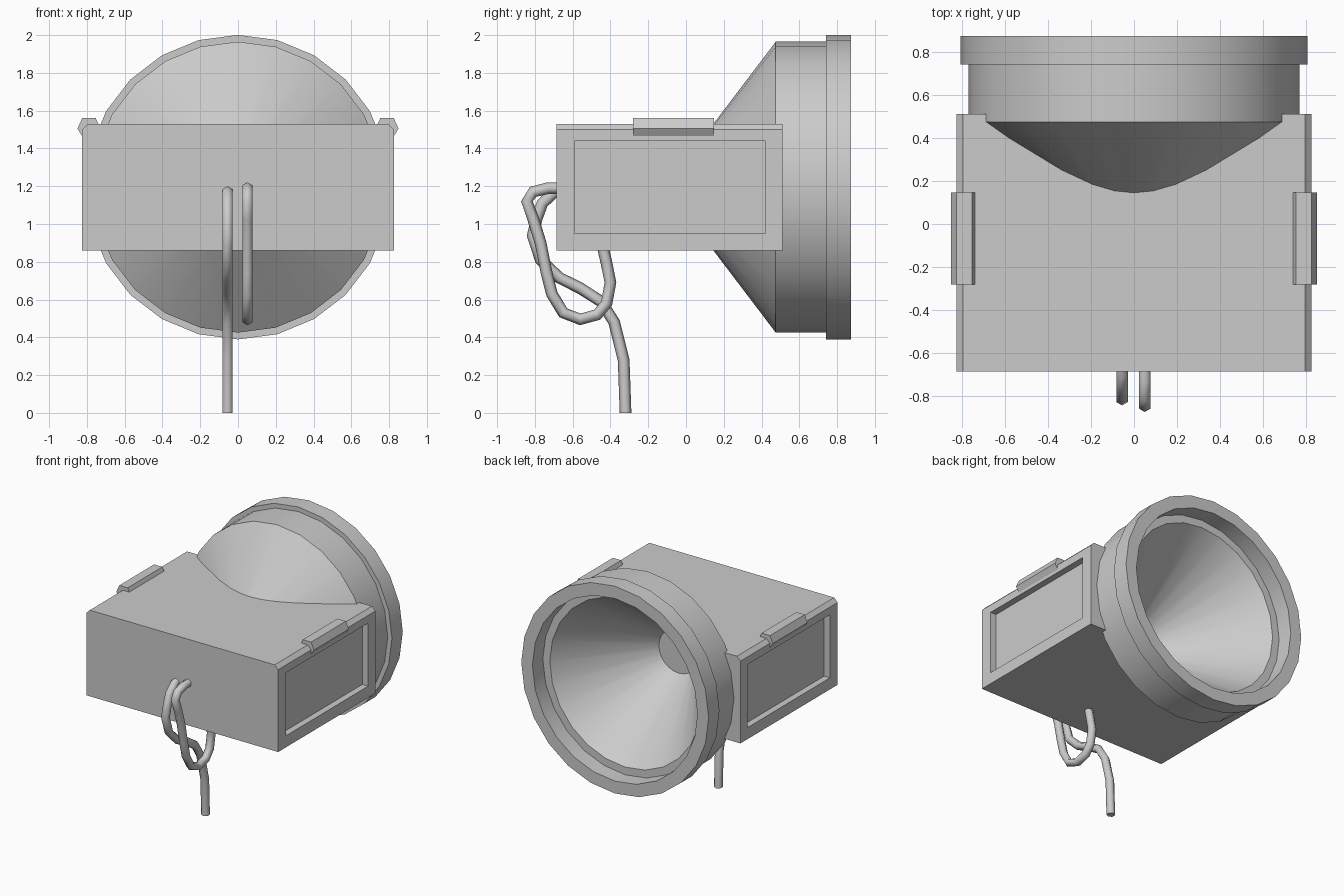
import bpy, bmesh
from math import sin, cos, pi, radians
from mathutils import Vector

if "Cube" in bpy.data.objects:
    bpy.data.objects.remove(bpy.data.objects["Cube"])

HORN_Z = 1.195


def skin(bm, rings):
    """Bridge a list of closed rings and cap both ends."""
    vs = [[bm.verts.new(p) for p in ring] for ring in rings]
    n = len(vs[0])
    for a, b in zip(vs, vs[1:]):
        for i in range(n):
            j = (i + 1) % n
            bm.faces.new((a[i], a[j], b[j], b[i]))
    bm.faces.new(vs[0])
    bm.faces.new(vs[-1])


def finish(bm, name, smooth=None):
    bmesh.ops.recalc_face_normals(bm, faces=bm.faces[:])
    me = bpy.data.meshes.new(name)
    bm.to_mesh(me)
    bm.free()
    ob = bpy.data.objects.new(name, me)
    bpy.context.collection.objects.link(ob)
    if smooth:
        bpy.ops.object.select_all(action='DESELECT')
        ob.select_set(True)
        bpy.context.view_layer.objects.active = ob
        bpy.ops.object.shade_smooth_by_angle(angle=radians(smooth))
    return ob


def lathe(profile, n=24):
    """Rings around the horn axis from (radius, y) pairs."""
    return [[(r * sin(2 * pi * i / n), y, HORN_Z + r * cos(2 * pi * i / n))
             for i in range(n)] for r, y in profile]


def prism(profile, y0, y1):
    """Extrude an (x, z) profile along y."""
    return [[(x, y, z) for x, z in profile] for y in (y0, y1)]


def cable(name, x, path, r=0.031):
    """Six-sided tube along a path of (y, z) points."""
    pts = [Vector(p) for p in path]
    rings = []
    for i, p in enumerate(pts):
        t = (pts[min(i + 1, len(pts) - 1)] - pts[max(i - 1, 0)]).normalized()
        if i == len(pts) - 1 and p.y == 0:
            t = Vector((0, -1))
        nrm = Vector((-t.y, t.x))
        rings.append([(x + r * sin(k * pi / 3),
                       p.x + nrm.x * r * cos(k * pi / 3),
                       p.y + nrm.y * r * cos(k * pi / 3)) for k in range(6)])
    bm = bmesh.new()
    skin(bm, rings)
    return finish(bm, name, 62)


# horn with stepped rim and hollow inner cone
bm = bmesh.new()
skin(bm, lathe([(0.21, 0.05), (0.77, 0.475), (0.77, 0.74), (0.806, 0.74),
                (0.806, 0.873), (0.71, 0.873), (0.71, 0.745), (0.65, 0.745),
                (0.17, 0.09)]))
finish(bm, "horn", 30)

# housing with chamfered top edges
bm = bmesh.new()
skin(bm, prism([(-0.825, 0.86), (0.825, 0.86), (0.825, 1.5), (0.795, 1.53),
                (-0.795, 1.53), (-0.825, 1.5)], -0.685, 0.51))
housing = finish(bm, "housing")

# cutter: horn opening and the recessed side panels
bm = bmesh.new()
skin(bm, lathe([(0.19, 0.06), (0.755, 0.485), (0.755, 0.7)]))
for s in (-1, 1):
    skin(bm, prism([(s * 0.775, 0.95), (s * 0.9, 0.95),
                    (s * 0.9, 1.44), (s * 0.775, 1.44)], -0.59, 0.42))
cutter = finish(bm, "housing_cutter")
cutter.hide_render = True
cutter.hide_viewport = True
mod = housing.modifiers.new("openings", 'BOOLEAN')
mod.operation = 'DIFFERENCE'
mod.solver = 'EXACT'
mod.object = cutter

# side clips over the top edges
for s, side in ((-1, "left"), (1, "right")):
    bm = bmesh.new()
    skin(bm, prism([(s * x, z) for x, z in
                    ((0.735, 1.52), (0.753, 1.56), (0.825, 1.56),
                     (0.85, 1.505), (0.822, 1.46), (0.79, 1.49))],
                   -0.28, 0.147))
    finish(bm, side + "_clip")

# looped cable returning into the housing and the hanging cable
cable("loop_cable", 0.05,
      [(-0.62, 1.19), (-0.73, 1.19), (-0.81, 1.17), (-0.842, 1.12), (-0.81, 1.03),
       (-0.77, 0.90), (-0.74, 0.75), (-0.71, 0.63), (-0.65, 0.53),
       (-0.56, 0.495), (-0.47, 0.52), (-0.42, 0.58), (-0.40, 0.69),
       (-0.42, 0.79), (-0.45, 0.92)])
cable("hanging_cable", -0.055,
      [(-0.62, 1.18), (-0.70, 1.165), (-0.76, 1.11), (-0.79, 1.03), (-0.812, 0.94),
       (-0.77, 0.81), (-0.67, 0.715), (-0.56, 0.66), (-0.45, 0.59),
       (-0.38, 0.48), (-0.33, 0.28), (-0.32, 0.0)])
